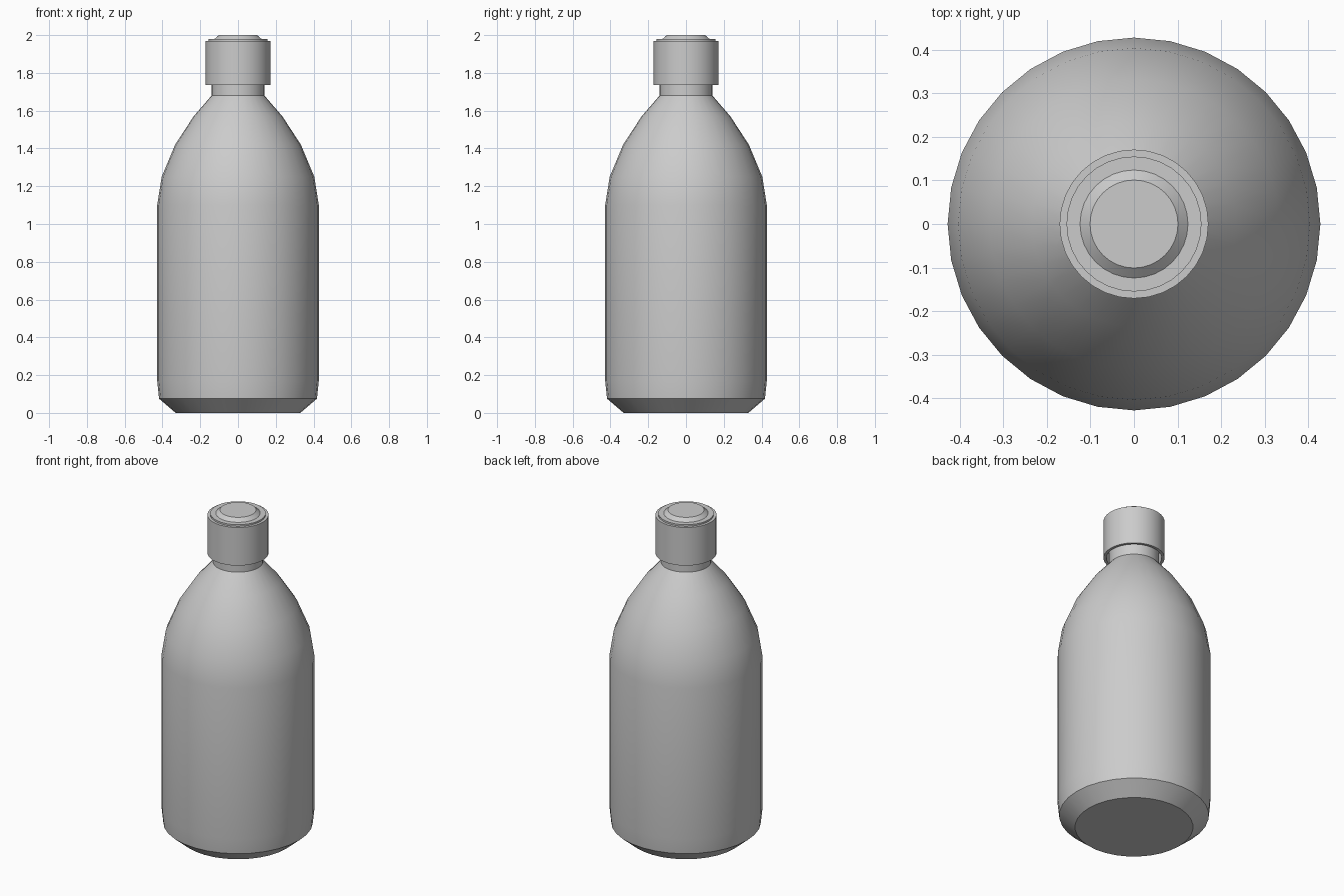
import bpy, bmesh, math

if "Cube" in bpy.data.objects:
    bpy.data.objects.remove(bpy.data.objects["Cube"])

SIDES = 32
grey = bpy.data.materials.new("plain grey")
grey.use_nodes = True
colour = (0.6, 0.6, 0.6, 1)
grey.diffuse_color = colour
grey.node_tree.nodes["Principled BSDF"].inputs["Base Color"].default_value = colour


def lathe(name, profile):
    """Turn a (radius, height) profile, listed bottom to top, and close both ends."""
    bm = bmesh.new()
    rings = []
    for r, z in profile:
        angles = [2 * math.pi * i / SIDES for i in range(SIDES)]
        rings.append([bm.verts.new((r * math.cos(a), r * math.sin(a), z)) for a in angles])
    for low, high in zip(rings, rings[1:]):
        for i in range(SIDES):
            j = (i + 1) % SIDES
            bm.faces.new((low[i], low[j], high[j], high[i]))
    bm.faces.new(rings[0][::-1])
    bm.faces.new(rings[-1])
    mesh = bpy.data.meshes.new(name)
    bm.to_mesh(mesh)
    bm.free()
    mesh.materials.append(grey)
    obj = bpy.data.objects.new(name, mesh)
    bpy.context.collection.objects.link(obj)
    bpy.ops.object.select_all(action="DESELECT")
    obj.select_set(True)
    bpy.context.view_layer.objects.active = obj
    bpy.ops.object.shade_smooth_by_angle(angle=math.radians(30))
    return obj


# Bottle with chamfered base, rounded shoulder and neck
lathe("bottle", [(0.33, 0), (0.418, 0.075), (0.428, 0.17), (0.428, 1.1),
                 (0.404, 1.25), (0.333, 1.42), (0.235, 1.57),
                 (0.14, 1.68), (0.14, 1.9)])

# Cap: hollow skirt, stepped rim and raised button
lathe("cap", [(0.155, 1.8), (0.155, 1.735), (0.171, 1.735), (0.171, 1.97),
              (0.155, 1.97), (0.155, 1.98), (0.124, 1.98), (0.101, 2.0)])
